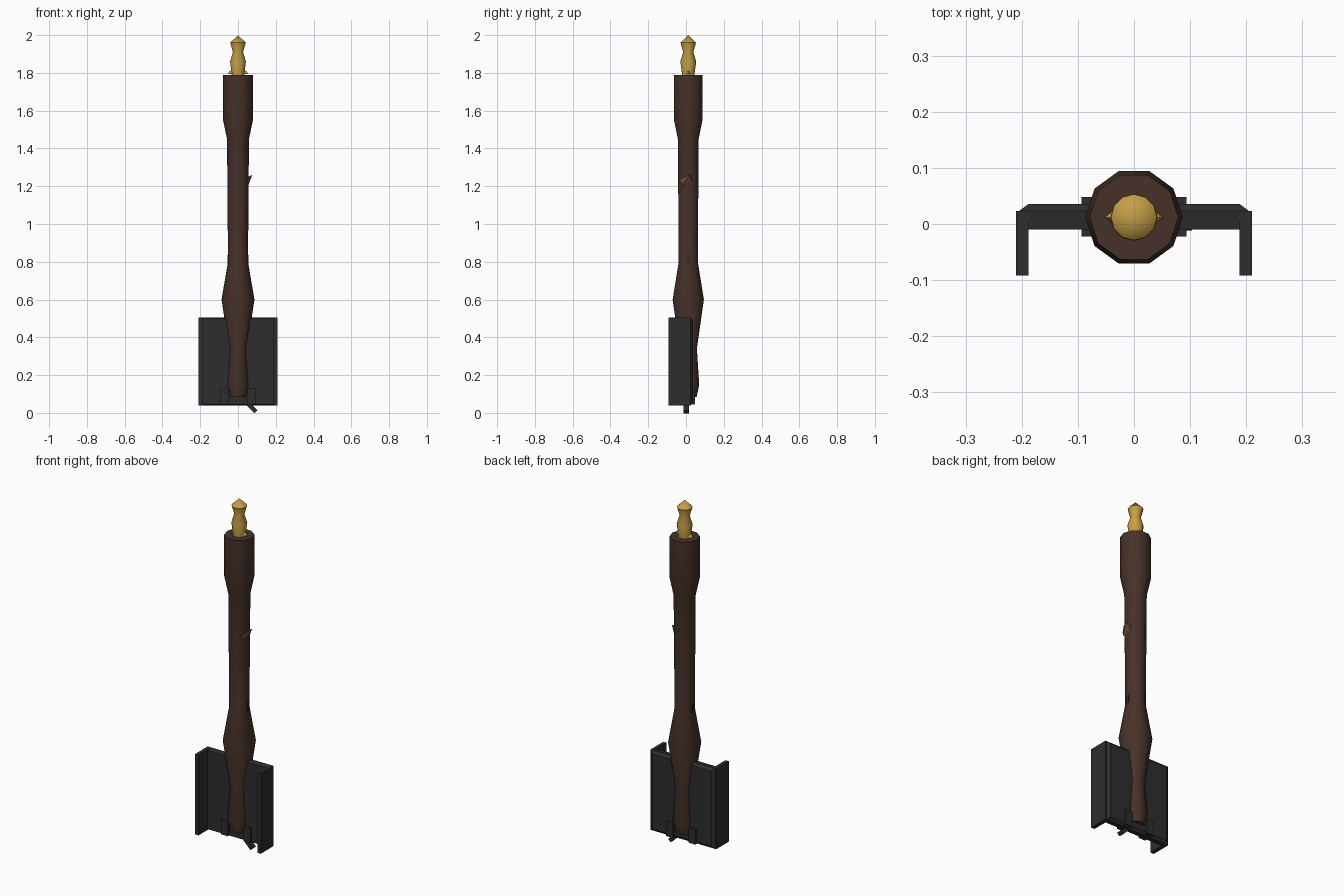
import bpy, bmesh, math
from mathutils import Matrix, Vector

if "Cube" in bpy.data.objects:
    bpy.data.objects.remove(bpy.data.objects["Cube"])

CY = 0.012  # y of the shaft axis


def mat(name, rgb):
    m = bpy.data.materials.new(name)
    m.diffuse_color = (*rgb, 1)
    m.use_nodes = True
    m.node_tree.nodes["Principled BSDF"].inputs["Base Color"].default_value = m.diffuse_color
    return m


WOOD = mat("dark wood", (0.062, 0.031, 0.022))
METAL = mat("dark iron", (0.027, 0.027, 0.027))
GOLD = mat("gold", (0.56, 0.34, 0.06))
CHIP = mat("light wood", (0.16, 0.07, 0.035))


def finish(name, bm, material, smooth=None):
    bmesh.ops.recalc_face_normals(bm, faces=bm.faces)
    me = bpy.data.meshes.new(name)
    bm.to_mesh(me)
    bm.free()
    me.materials.append(material)
    if smooth:
        me.shade_smooth()
        me.set_sharp_from_angle(angle=math.radians(smooth))
    ob = bpy.data.objects.new(name, me)
    bpy.context.collection.objects.link(ob)
    return ob


def lathe(name, profile, sides, material, smooth):
    """Stack rings of (radius, z) around the shaft axis; radius 0 makes a point."""
    bm = bmesh.new()
    rings = []
    for r, z in profile:
        if r == 0:
            rings.append([bm.verts.new((0, CY, z))] * sides)
        else:
            rings.append([bm.verts.new((r * math.cos(a), CY + r * math.sin(a), z))
                          for a in (math.tau * i / sides for i in range(sides))])
    for lo, hi in zip(rings, rings[1:]):
        for i in range(sides):
            j = (i + 1) % sides
            quad = [lo[i], lo[j], hi[j], hi[i]]
            bm.faces.new(list(dict.fromkeys(quad)))
    for ring in (rings[0], rings[-1]):
        if len(set(ring)) > 2:
            bm.faces.new(ring)
    return finish(name, bm, material, smooth)


def box(name, x, y, z, material, tilt=0):
    """Box from (min, max) ranges, tilted about y through its centre."""
    bm = bmesh.new()
    c = Vector([(a + b) / 2 for a, b in (x, y, z)])
    s = [b - a for a, b in (x, y, z)]
    bmesh.ops.create_cube(bm, size=1, matrix=Matrix.Translation(c)
                          @ Matrix.Rotation(tilt, 4, 'Y') @ Matrix.Diagonal((*s, 1)))
    return finish(name, bm, material)


def hull(name, points, material):
    bm = bmesh.new()
    for p in points:
        bm.verts.new(p)
    bmesh.ops.convex_hull(bm, input=bm.verts)
    return finish(name, bm, material)


# turned wooden shaft
lathe("shaft", [(0.047, 0.085), (0.061, 0.15), (0.048, 0.34), (0.087, 0.6),
                (0.053, 0.8), (0.058, 1.45), (0.079, 1.55), (0.079, 1.79)],
      10, WOOD, 40)

# gold finial
lathe("finial", [(0.034, 1.77), (0.034, 1.80), (0.042, 1.86), (0.027, 1.91),
                 (0.041, 1.96), (0, 2.0)], 12, GOLD, 35)

# back plate with chamfered rear face
hull("back_plate", [(sx * w, y, z) for sx in (-1, 1)
                    for w, y, lo, hi in ((0.195, -0.01, 0.045, 0.5),
                                         (0.205, 0.023, 0.04, 0.505),
                                         (0.188, 0.036, 0.055, 0.49))
                    for z in (lo, hi)], METAL)

for side, s in (("left", -1), ("right", 1)):
    def span(a, b):
        return tuple(sorted((s * a, s * b)))
    # side flange and bottom clip
    box(side + "_flange", span(0.188, 0.21), (-0.092, 0.023), (0.04, 0.505), METAL)
    box(side + "_clip", span(0.05, 0.094), (-0.022, 0.048), (0.045, 0.13), METAL)
    # pin end flush with the shaft
    box(side + "_pin", span(0.03, 0.055), (0.004, 0.02), (0.785, 0.835), METAL)
    # pointed gold stud beside the finial
    hull(side + "_stud", [(s * 0.03, CY - 0.018, 1.795), (s * 0.03, CY + 0.018, 1.795),
                          (s * 0.052, CY, 1.795), (s * 0.045, CY, 1.81),
                          (s * 0.03, CY, 1.815)], GOLD)

# slanted catch under the plate
box("catch", (0.046, 0.104), (-0.012, 0.016), (0.015, 0.037), METAL, math.radians(45))

# splinter on the shaft
hull("splinter", [(0.045, -0.037, 1.235), (0.045, 0.037, 1.205), (0.075, 0.022, 1.26),
                  (0.062, -0.01, 1.25), (0.055, -0.02, 1.205), (0.045, 0.03, 1.245)], CHIP)
